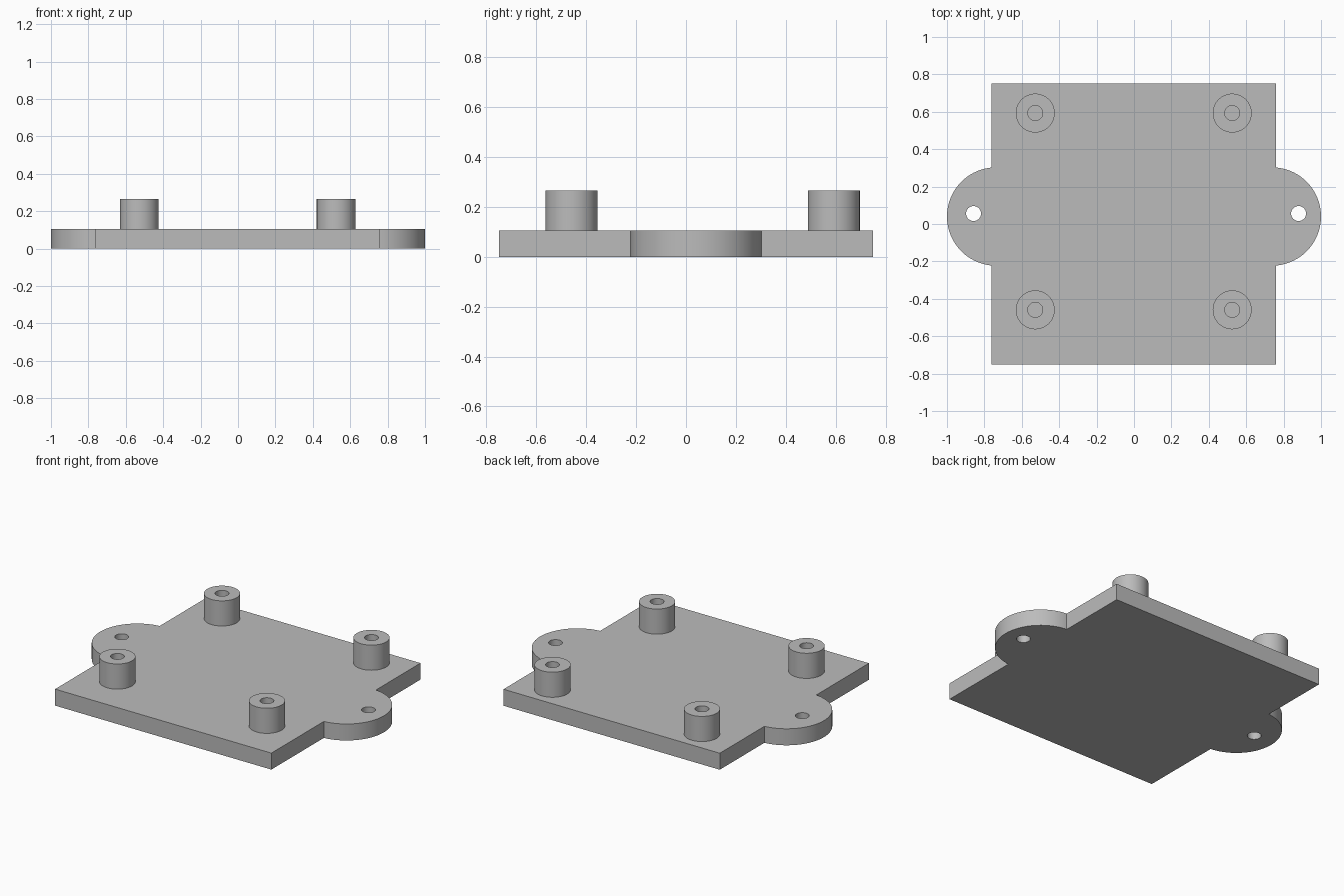
import bpy
import bmesh
import math

cube = bpy.data.objects.get("Cube")
if cube:
    bpy.data.objects.remove(cube, do_unlink=True)

PLATE_TOP, POST_TOP = 0.105, 0.265
POST_R, HOLE_R = 0.104, 0.04
SIDES = 64

grey = bpy.data.materials.new("light grey")
grey.use_nodes = True
colour = (0.5, 0.5, 0.5, 1)
grey.diffuse_color = colour
grey.node_tree.nodes["Principled BSDF"].inputs["Base Color"].default_value = colour


def add_object(name, bm):
    bmesh.ops.recalc_face_normals(bm, faces=bm.faces)
    mesh = bpy.data.meshes.new(name)
    bm.to_mesh(mesh)
    bm.free()
    mesh.materials.append(grey)
    obj = bpy.data.objects.new(name, mesh)
    bpy.context.collection.objects.link(obj)
    return obj


def activate(obj):
    bpy.ops.object.select_all(action='DESELECT')
    obj.select_set(True)
    bpy.context.view_layer.objects.active = obj


def smooth(obj):
    activate(obj)
    bpy.ops.object.shade_smooth_by_angle(angle=math.radians(30))


def prism(name, points, low, high):
    bm = bmesh.new()
    face = bm.faces.new([bm.verts.new((x, y, low)) for x, y in points])
    new = bmesh.ops.extrude_face_region(bm, geom=[face])["geom"]
    verts = [v for v in new if isinstance(v, bmesh.types.BMVert)]
    bmesh.ops.translate(bm, verts=verts, vec=(0, 0, high - low))
    return add_object(name, bm)


def circle(x, y, r):
    turns = [2 * math.pi * i / SIDES for i in range(SIDES)]
    return [(x + r * math.cos(a), y + r * math.sin(a)) for a in turns]


def ear_arc(edge_x):
    # Round ear that starts and ends on the plate edge
    side = math.copysign(1, edge_x)
    cx, cy, r = 0.737 * side, 0.04, 0.263
    limit = math.acos((abs(edge_x) - 0.737) / r)
    middle = 0 if side > 0 else math.pi
    steps = [middle + limit * (2 * i / 40 - 1) for i in range(41)]
    return [(cx + r * math.cos(a), cy + r * math.sin(a)) for a in steps]


# Base plate with a mounting ear on each side
left, right, half = 0.76, -0.763, 0.75
outline = ([(right, -half), (left, -half)] + ear_arc(left)
           + [(left, half), (right, half)] + ear_arc(right))
plate = prism("base_plate", outline, 0, PLATE_TOP)

# Screw holes through the ears
for x in (-0.858, 0.88):
    cutter = prism("hole_cutter", circle(x, 0.056, HOLE_R), -0.1, 0.2)
    cutter.hide_render = True
    cut = plate.modifiers.new("screw_hole", 'BOOLEAN')
    cut.operation = 'DIFFERENCE'
    cut.solver = 'EXACT'
    cut.object = cutter
    activate(plate)
    bpy.ops.object.modifier_apply(modifier=cut.name)
    bpy.data.objects.remove(cutter, do_unlink=True)
smooth(plate)


# Hollow standoff posts
def post(name, x, y):
    bm = bmesh.new()
    profile = [(POST_R, PLATE_TOP), (POST_R, POST_TOP),
               (HOLE_R, POST_TOP), (HOLE_R, PLATE_TOP)]
    rings = [[bm.verts.new((px, py, z)) for px, py in circle(x, y, r)]
             for r, z in profile]
    for a, b in zip(rings, rings[1:] + rings[:1]):
        for i in range(SIDES):
            j = (i + 1) % SIDES
            bm.faces.new((a[i], a[j], b[j], b[i]))
    smooth(add_object(name, bm))


for side, x in (("right", -0.528), ("left", 0.525)):
    for end, y in (("front", -0.459), ("back", 0.593)):
        post(f"{end}_{side}_post", x, y)
